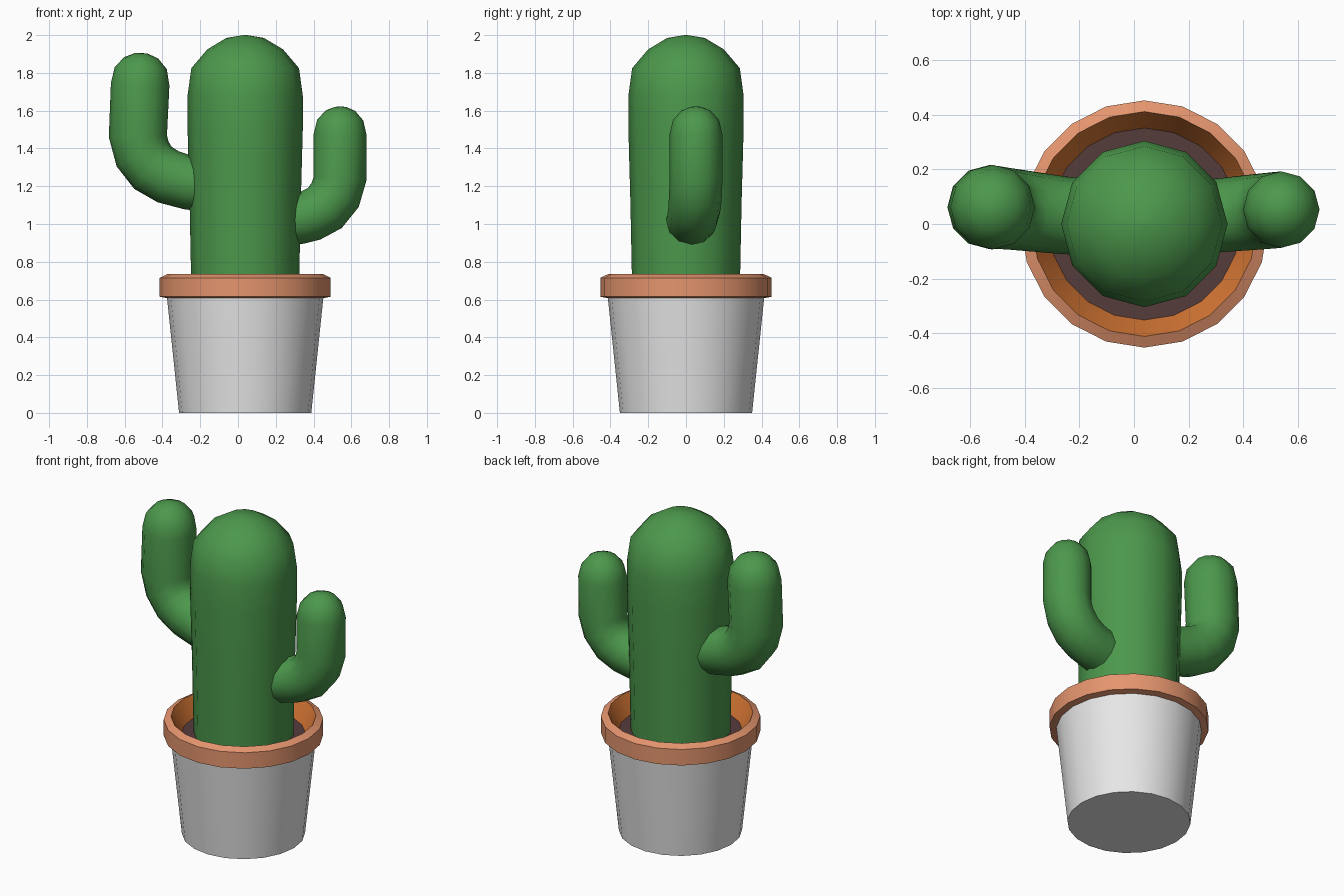
import bpy, bmesh, math
from mathutils import Vector

if "Cube" in bpy.data.objects:
    bpy.data.objects.remove(bpy.data.objects["Cube"])

CX = 0.038  # axis of pot and trunk


def mat(name, rgb):
    m = bpy.data.materials.new(name)
    m.diffuse_color = (*rgb, 1)
    m.use_nodes = True
    m.node_tree.nodes["Principled BSDF"].inputs["Base Color"].default_value = m.diffuse_color
    return m


GREEN = mat("cactus green", (0.072, 0.314, 0.072))
GREY = mat("pale grey", (0.8, 0.8, 0.8))
CLAY = mat("light terracotta", (0.78, 0.30, 0.155))
ORANGE = mat("inner orange", (0.66, 0.18, 0.034))
SOIL = mat("dark soil", (0.093, 0.045, 0.045))


def skin(name, rings, material, cap_start=False, cap_end=False, angle=30):
    """Bridge equal-sized rings of points into a surface."""
    bm = bmesh.new()
    loops = [[bm.verts.new(p) for p in ring] for ring in rings]
    n = len(loops[0])
    for a, b in zip(loops, loops[1:]):
        for i in range(n):
            j = (i + 1) % n
            bm.faces.new((a[i], a[j], b[j], b[i]))
    if cap_start:
        bm.faces.new(loops[0][::-1])
    if cap_end:
        bm.faces.new(loops[-1])
    me = bpy.data.meshes.new(name)
    bm.to_mesh(me)
    bm.free()
    me.materials.append(material)
    ob = bpy.data.objects.new(name, me)
    bpy.context.collection.objects.link(ob)
    bpy.ops.object.select_all(action='DESELECT')
    ob.select_set(True)
    bpy.context.view_layer.objects.active = ob
    bpy.ops.object.shade_smooth_by_angle(angle=math.radians(angle))
    return ob


def lathe(name, profile, sides, material, **kw):
    """Spin (radius, z) points around the pot axis."""
    rings = [[(CX + r * math.cos(2 * math.pi * i / sides),
               r * math.sin(2 * math.pi * i / sides), z)
              for i in range(sides)] for r, z in profile]
    return skin(name, rings, material, **kw)


def arm(name, path, tip_y, sides=12):
    """Tube along (x, z, radius) points; y drifts backwards away from the trunk."""
    tip_x = path[-1][0]
    pts = [Vector((x, tip_y * (0.4 + 0.6 * min(1, max(0, (abs(x) - 0.2) / (abs(tip_x) - 0.2)))), z))
           for x, z, _ in path]
    rings = []
    for k, p in enumerate(pts):
        t = (pts[min(k + 1, len(pts) - 1)] - pts[max(k - 1, 0)]).normalized()
        u = Vector((0, 1, 0))
        u = (u - t * u.dot(t)).normalized()
        v = t.cross(u)
        r = path[k][2]
        rings.append([p + r * (math.cos(2 * math.pi * i / sides) * u
                               + math.sin(2 * math.pi * i / sides) * v)
                      for i in range(sides)])
    return skin(name, rings, GREEN, cap_start=True, cap_end=True, angle=60)


# Pot, rim, inner wall and soil
lathe("pot", [(0.35, 0), (0.415, 0.62)], 20, GREY, cap_start=True)
lathe("pot_rim", [(0.412, 0.607), (0.453, 0.615), (0.453, 0.715), (0.412, 0.735)], 20, CLAY)
lathe("pot_inner_wall", [(0.412, 0.735), (0.35, 0.62)], 20, ORANGE)
lathe("soil", [(0.352, 0.625), (0.02, 0.625)], 20, SOIL, cap_end=True)

# Trunk with domed top
lathe("cactus_trunk", [(0.284, 0.6), (0.294, 1.1), (0.305, 1.5), (0.305, 1.68),
                       (0.285, 1.825), (0.2, 1.925), (0.1, 1.985), (0.01, 2.0)],
      12, GREEN, cap_end=True, angle=60)

# Arms
arm("left_arm", [(-0.12, 1.20, 0.142), (-0.26, 1.218, 0.142), (-0.37, 1.25, 0.146),
                 (-0.45, 1.297, 0.149), (-0.505, 1.37, 0.152), (-0.53, 1.465, 0.154),
                 (-0.518, 1.74, 0.155), (-0.515, 1.825, 0.138), (-0.513, 1.88, 0.09),
                 (-0.512, 1.903, 0.035), (-0.512, 1.905, 0.004)], 0.062)
arm("right_arm", [(0.24, 1.015, 0.135), (0.32, 1.028, 0.135), (0.385, 1.045, 0.137),
                  (0.46, 1.085, 0.139), (0.515, 1.155, 0.14), (0.54, 1.24, 0.14),
                  (0.54, 1.475, 0.14), (0.541, 1.55, 0.122), (0.542, 1.6, 0.078),
                  (0.542, 1.62, 0.03), (0.542, 1.622, 0.004)], 0.053)
